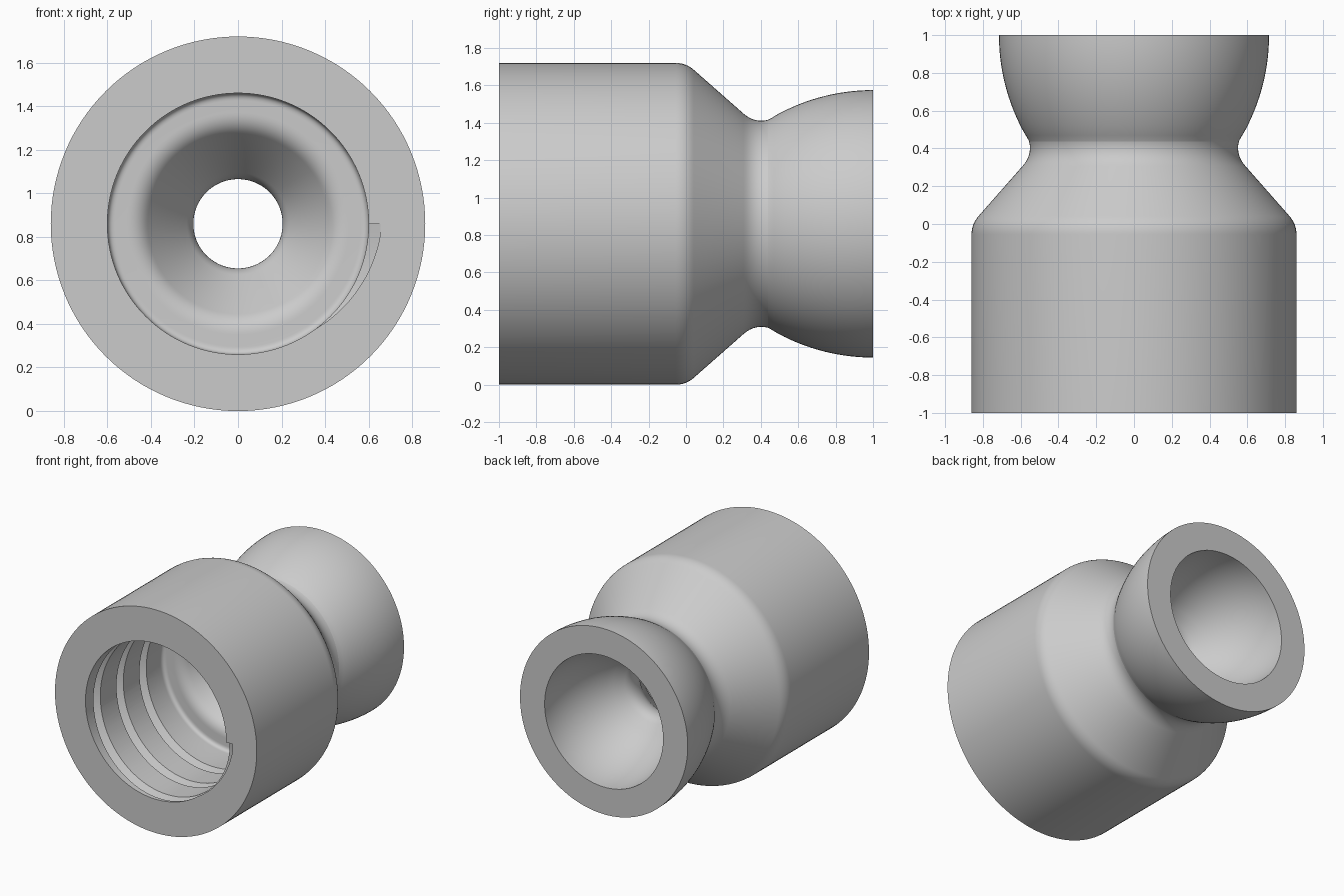
import bpy, bmesh, math
from mathutils import Vector, Matrix

cube = bpy.data.objects.get("Cube")
if cube:
    bpy.data.objects.remove(cube, do_unlink=True)

AXIS_Z = 0.86      # height of the turning axis
SEGMENTS = 128

grey = bpy.data.materials.new("light_grey")
grey.use_nodes = True
grey.diffuse_color = (0.6, 0.6, 0.6, 1)
grey.node_tree.nodes["Principled BSDF"].inputs["Base Color"].default_value = (0.6, 0.6, 0.6, 1)


def make_object(name, bm):
    bmesh.ops.recalc_face_normals(bm, faces=bm.faces)
    mesh = bpy.data.meshes.new(name)
    bm.to_mesh(mesh)
    bm.free()
    mesh.materials.append(grey)
    obj = bpy.data.objects.new(name, mesh)
    bpy.context.collection.objects.link(obj)
    return obj


def rounded(points, steps=8):
    """Profile of (y, radius, fillet length); corners become smooth curves."""
    out = []
    for i, (y, r, cut) in enumerate(points):
        p = Vector((y, r))
        if cut == 0:
            out.append(p)
            continue
        before = Vector(points[i - 1][:2])
        after = Vector(points[(i + 1) % len(points)][:2])
        a = p + (before - p).normalized() * cut
        b = p + (after - p).normalized() * cut
        for k in range(steps + 1):
            t = k / steps
            out.append(a * (1 - t) ** 2 + p * 2 * t * (1 - t) + b * t * t)
    return out


def bowl(rim, radius, start, end, steps=14):
    """Arc that runs parallel to the axis at the back rim."""
    ys = [start + (end - start) * k / steps for k in range(steps + 1)]
    return [(y, rim - radius + math.sqrt(radius ** 2 - (1 - y) ** 2), 0) for y in ys]


# Closed section: outer skin front to back, then the bore back to front
section = [(-1, 0.86, 0), (0.0, 0.86, 0.055), (0.375, 0.53, 0.09), (0.44, 0.555, 0.035)]
section += bowl(0.715, 1.07, 0.49, 1)
section += bowl(0.505, 0.82, 1, 0.46)
section += [(0.37, 0.205, 0.05), (0.27, 0.205, 0.05),
            (-0.06, 0.45, 0.06), (-0.06, 0.60, 0.035), (-1, 0.60, 0)]

# Turned body
bm = bmesh.new()
verts = [bm.verts.new((r, y, AXIS_Z)) for y, r in rounded(section)]
edges = [bm.edges.new((verts[i - 1], verts[i])) for i in range(len(verts))]
bmesh.ops.spin(bm, geom=verts + edges, cent=(0, 0, AXIS_Z), axis=(0, 1, 0),
               angle=math.tau, steps=SEGMENTS, use_duplicate=False)
bmesh.ops.remove_doubles(bm, verts=bm.verts, dist=0.0001)
body = make_object("threaded_ball_connector", bm)

# Helical cutter for the internal thread
PITCH, TURNS, STEPS = 0.28, 3, 96
bm = bmesh.new()
rings = []
for k in range(TURNS * STEPS + 1):
    turn = k / STEPS
    spin = Matrix.Rotation(math.tau * turn, 3, 'Y')
    y = -1 + PITCH * turn
    ring = []
    for r, dy in ((0.57, -0.062), (0.655, -0.004), (0.655, 0.004), (0.57, 0.062)):
        ring.append(bm.verts.new(spin @ Vector((r, y + dy, 0)) + Vector((0, 0, AXIS_Z))))
    rings.append(ring)
for a, b in zip(rings, rings[1:]):
    for i in range(4):
        bm.faces.new((a[i - 1], a[i], b[i], b[i - 1]))
bm.faces.new(rings[0])
bm.faces.new(rings[-1])
cutter = make_object("thread_cutter", bm)
cutter.hide_render = True

# Cut the thread, then smooth the turned surfaces
bpy.ops.object.select_all(action='DESELECT')
bpy.context.view_layer.objects.active = body
body.select_set(True)
cut = body.modifiers.new("thread", 'BOOLEAN')
cut.operation = 'DIFFERENCE'
cut.solver = 'EXACT'
cut.object = cutter
bpy.ops.object.modifier_apply(modifier=cut.name)
bpy.data.objects.remove(cutter, do_unlink=True)
bpy.ops.object.shade_smooth_by_angle(angle=math.radians(30))
